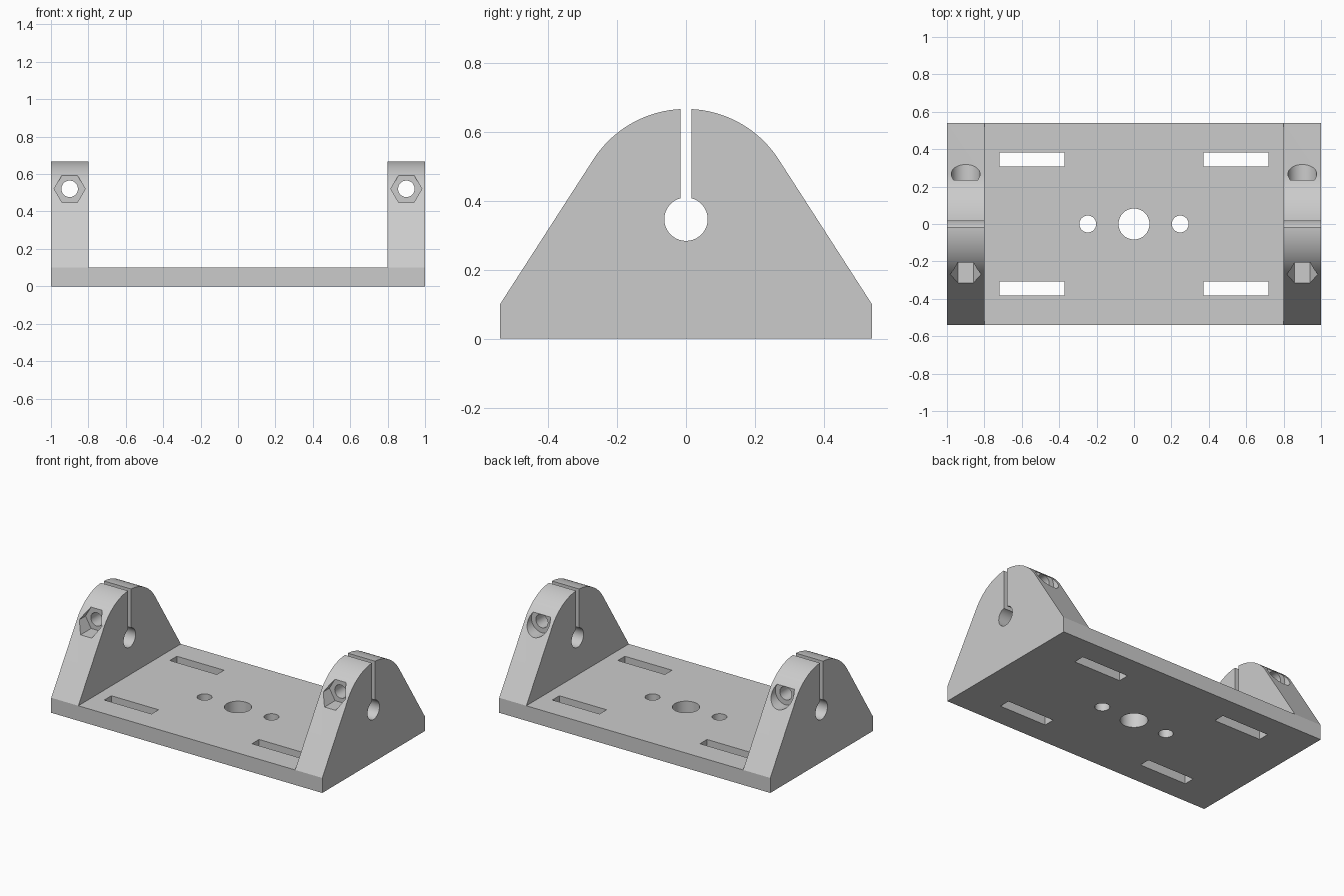
import bpy
import bmesh
from math import atan2, acos, cos, sin, hypot, pi

if "Cube" in bpy.data.objects:
    bpy.data.objects.remove(bpy.data.objects["Cube"], do_unlink=True)

grey = bpy.data.materials.new("light grey")
grey.use_nodes = True
colour = (0.6, 0.6, 0.6, 1)
grey.diffuse_color = colour
grey.node_tree.nodes["Principled BSDF"].inputs["Base Color"].default_value = colour


def prism(name, outline, axis, low, high):
    """Extrude a 2D outline along an axis, from low to high."""
    place = {"x": lambda a, b, d: (d, a, b),
             "y": lambda a, b, d: (a, d, b),
             "z": lambda a, b, d: (a, b, d)}[axis]
    bm = bmesh.new()
    ends = [[bm.verts.new(place(a, b, d)) for a, b in outline] for d in (low, high)]
    for end in ends:
        bm.faces.new(end)
    for i in range(len(outline)):
        bm.faces.new((ends[0][i - 1], ends[0][i], ends[1][i], ends[1][i - 1]))
    bmesh.ops.recalc_face_normals(bm, faces=bm.faces)
    mesh = bpy.data.meshes.new(name)
    bm.to_mesh(mesh)
    bm.free()
    mesh.materials.append(grey)
    obj = bpy.data.objects.new(name, mesh)
    bpy.context.collection.objects.link(obj)
    return obj


def polygon(a, b, radius, sides=48):
    return [(a + radius * cos(2 * pi * i / sides), b + radius * sin(2 * pi * i / sides))
            for i in range(sides)]


def rectangle(a0, a1, b0, b1):
    return [(a0, b0), (a1, b0), (a1, b1), (a0, b1)]


def combine(target, tool, operation):
    """Apply a boolean and discard the helper."""
    mod = target.modifiers.new("cut", "BOOLEAN")
    mod.operation = operation
    mod.solver = "EXACT"
    mod.object = tool
    bpy.context.view_layer.update()
    graph = bpy.context.evaluated_depsgraph_get()
    mesh = bpy.data.meshes.new_from_object(target.evaluated_get(graph))
    target.modifiers.clear()
    target.data = mesh
    bpy.data.objects.remove(tool, do_unlink=True)


# Main dimensions
half_depth, base_height = 0.54, 0.1
bore_z, round_radius = 0.347, 0.32

# U-shaped body: base plate with an upright at each end
bracket = prism("mounting_bracket",
                [(-1, 0), (1, 0), (1, 0.8), (0.8, 0.8), (0.8, base_height),
                 (-0.8, base_height), (-0.8, 0.8), (-1, 0.8)], "y", -0.7, 0.7)

# Side outline: sloping flanks tangent to a round top
drop = base_height - bore_z
start = atan2(drop, half_depth) + acos(round_radius / hypot(half_depth, drop))
steps = 40
arc = [start + (pi - 2 * start) * i / steps for i in range(steps + 1)]
outline = ([(-half_depth, base_height), (-half_depth, -0.1),
            (half_depth, -0.1), (half_depth, base_height)]
           + [(round_radius * cos(t), bore_z + round_radius * sin(t)) for t in arc])
combine(bracket, prism("side_outline", outline, "x", -1.2, 1.2), "INTERSECT")

cutters = []
# Shaft bore and clamping slit through both uprights
cutters.append(prism("bore", polygon(0, bore_z, 0.063), "x", -1.2, 1.2))
cutters.append(prism("slit", rectangle(-0.016, 0.016, bore_z, 0.8), "x", -1.2, 1.2))

# Clamp bolt holes with a nut pocket in front and a round recess behind
for x in (-0.9, 0.9):
    cutters.append(prism("bolt_hole", polygon(x, 0.521, 0.044), "y", -0.7, 0.7))
    cutters.append(prism("nut_pocket", polygon(x, 0.521, 0.083, 6), "y", -0.7, -0.203))
    cutters.append(prism("head_recess", polygon(x, 0.521, 0.077), "y", 0.234, 0.7))

# Base plate: centre hole, two small holes, four slots
for x, radius in ((0, 0.083), (-0.247, 0.045), (0.247, 0.045)):
    cutters.append(prism("base_hole", polygon(x, 0, radius), "z", -0.2, 0.3))
for x in (-0.545, 0.545):
    for y in (-0.345, 0.345):
        cutters.append(prism("base_slot", rectangle(x - 0.174, x + 0.174, y - 0.037, y + 0.037),
                             "z", -0.2, 0.3))

for cutter in cutters:
    combine(bracket, cutter, "DIFFERENCE")

# Smooth curved walls, keep edges crisp
bpy.ops.object.select_all(action="DESELECT")
bracket.select_set(True)
bpy.context.view_layer.objects.active = bracket
bpy.ops.object.shade_smooth_by_angle(angle=pi / 9)
